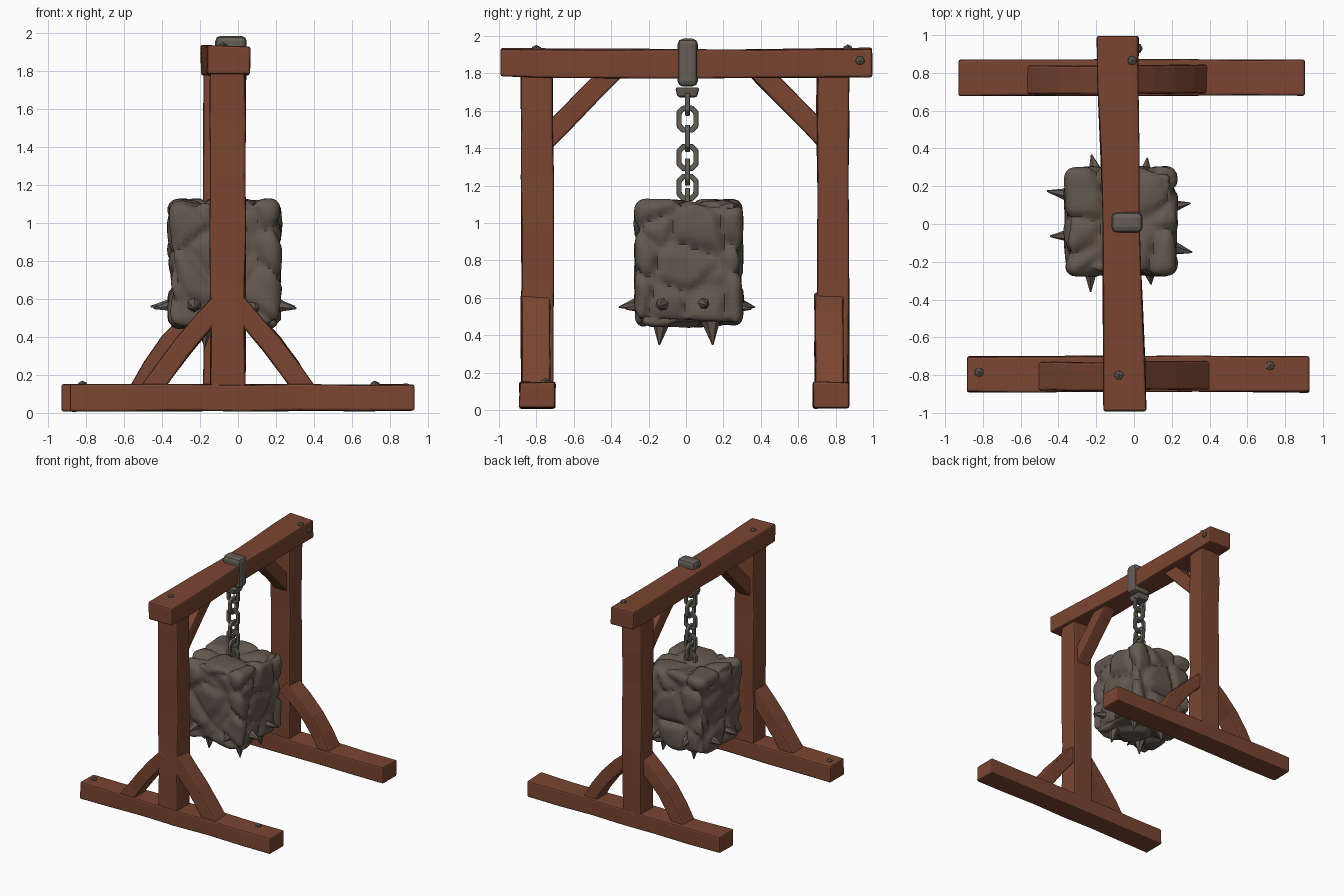
import bpy, bmesh, math, random
from mathutils import Vector, noise

if "Cube" in bpy.data.objects:
    bpy.data.objects.remove(bpy.data.objects["Cube"])

random.seed(4)


def material(name, rgb):
    m = bpy.data.materials.new(name)
    m.diffuse_color = (*rgb, 1)
    m.use_nodes = True
    m.node_tree.nodes["Principled BSDF"].inputs["Base Color"].default_value = m.diffuse_color
    return m


WOOD = material("red_brown_wood", (0.195, 0.060, 0.031))
STONE = material("grey_brown_stone", (0.125, 0.098, 0.077))
IRON = material("dull_iron", (0.130, 0.112, 0.092))


def finish(name, bm, mat, bevel=0.0, smooth=None):
    bmesh.ops.recalc_face_normals(bm, faces=bm.faces)
    me = bpy.data.meshes.new(name)
    bm.to_mesh(me)
    bm.free()
    me.materials.append(mat)
    if smooth:
        me.polygons.foreach_set("use_smooth", [True] * len(me.polygons))
        me.set_sharp_from_angle(angle=math.radians(smooth))
    ob = bpy.data.objects.new(name, me)
    bpy.context.collection.objects.link(ob)
    if bevel:
        b = ob.modifiers.new("worn_edges", 'BEVEL')
        b.width, b.segments = bevel, 2
        b.limit_method, b.angle_limit = 'ANGLE', math.radians(40)
    return ob


def timber(name, pts, widths, h, side, jitter=0.006, bevel=0.012):
    """Hewn beam swept along pts; widths run along side, h across it."""
    pts = [Vector(p) for p in pts]
    side = Vector(side)
    bm = bmesh.new()
    rings = []
    for i, p in enumerate(pts):
        t = (pts[min(i + 1, len(pts) - 1)] - pts[max(i - 1, 0)]).normalized()
        up = t.cross(side).normalized()
        w = widths[i] if isinstance(widths, (list, tuple)) else widths
        ring = []
        for a, b in ((-1, -1), (1, -1), (1, 1), (-1, 1)):
            ja, jb = random.uniform(-jitter, jitter), random.uniform(-jitter, jitter)
            ring.append(bm.verts.new(p + side * (a * w / 2 + ja) + up * (b * h / 2 + jb)))
        rings.append(ring)
    for r, q in zip(rings, rings[1:]):
        for k in range(4):
            bm.faces.new((r[k], r[(k + 1) % 4], q[(k + 1) % 4], q[k]))
    bm.faces.new(rings[0])
    bm.faces.new(rings[-1])
    return finish(name, bm, WOOD, bevel)


def line(a, b, n=6):
    a, b = Vector(a), Vector(b)
    return [a.lerp(b, i / n) for i in range(n + 1)]


def box(name, lo, hi, mat, bevel, taper=1.0):
    bm = bmesh.new()
    bmesh.ops.create_cube(bm, size=1)
    for v in bm.verts:
        k = taper if v.co.z < 0 else 1
        v.co = Vector([(l + h) / 2 + c * (h - l) * (k if i < 2 else 1)
                       for i, (l, h, c) in enumerate(zip(lo, hi, v.co))])
    return finish(name, bm, mat, bevel)


# Feet, posts and braces of the two end frames
for tag, y, xc, x0, x1, bulge in (("front", -0.795, -0.053, -0.885, 0.93, 0.012),
                                  ("back", 0.775, -0.090, -0.93, 0.905, 0.04)):
    s = 1 if y > 0 else -1
    timber(tag + "_foot", line((x0, y, 0.079), (x1, y, 0.081)), 0.192, 0.14, (0, 1, 0), 0.004)
    py = y + 0.01 * (s > 0)
    timber(tag + "_post", line((xc, py, 0.12), (xc, py, 1.81)), 0.185, 0.17, (1, 0, 0), 0.005)
    # Foot braces, leaning on the post on both sides
    for side, d in (("left", -1), ("right", 1)):
        a, b = Vector((0.03, 0, 0.59)), Vector((0.42, 0, 0.10))
        if s > 0:
            b.x = 0.44
        pts = []
        for p, f in zip(line(a, b, 4), (0, 0.75, 1, 0.75, 0)):
            pts.append((xc + d * (p.x + f * bulge * 0.8), y - 0.01 + 0.002 * d, p.z + f * bulge * 0.6))
        timber(f"{tag}_{side}_foot_brace", pts, 0.152, 0.108, (0, 1, 0), 0.003)
    # Upper knee brace from the post to the top beam
    timber(tag + "_knee_brace", line((xc, s * 0.77, 1.425), (xc + 0.005, s * 0.385, 1.82), 3),
           0.12, 0.112, (1, 0, 0), 0.003)

# Top beam, a little wider at the ends
beam_pts = [(-0.05, -0.992, 1.855), (-0.052, -0.75, 1.855), (-0.06, -0.4, 1.853), (-0.069, 0, 1.851),
            (-0.075, 0.4, 1.853), (-0.082, 0.75, 1.857), (-0.085, 0.996, 1.858)]
timber("top_beam", beam_pts, (0.226, 0.222, 0.208, 0.2, 0.206, 0.216, 0.22), 0.152, (1, 0, 0), 0.005)


# Iron nail heads
def nail(name, pos, axis, r=0.028):
    bm = bmesh.new()
    bmesh.ops.create_icosphere(bm, subdivisions=1, radius=r)
    q = Vector((0, 0, 1)).rotation_difference(Vector(axis))
    for v in bm.verts:
        v.co.z *= 0.8
        v.co = q @ v.co + Vector(pos)
    finish(name, bm, IRON)


for i, (p, ax) in enumerate((((-0.08, -0.80, 1.93), (0, 0, 1)), ((-0.01, 0.865, 1.932), (0, 0, 1)),
                             ((0.024, 0.93, 1.868), (1, 0, 0)), ((-0.82, -0.785, 0.148), (0, 0, 1)),
                             ((0.72, -0.75, 0.148), (0, 0, 1)))):
    nail(f"nail_{i + 1}", p, ax)

# Iron strap over the beam and the shackle below it
box("beam_strap", (-0.12, -0.045, 1.73), (0.046, 0.063, 1.985), IRON, 0.028)
box("shackle", (-0.11, -0.058, 1.672), (0.01, 0.072, 1.725), IRON, 0.012, 0.8)


# Chain links: chamfered rectangular loops, turned alternately
def link(name, z, turned, w=0.058, h=0.072, t=0.027):
    bm = bmesh.new()

    def loop(a, b, depth):
        c = a * 0.5
        corners = ((a, b - c), (a - c, b), (c - a, b), (-a, b - c),
                   (-a, c - b), (c - a, -b), (a - c, -b), (a, c - b))
        return [bm.verts.new((-0.05 + u, 0.008 + depth, z + v) if turned
                             else (-0.05 + depth, 0.008 + u, z + v)) for u, v in corners]

    loops = [loop(w, h, t / 2), loop(w, h, -t / 2),
             loop(w - t, h - t, -t / 2), loop(w - t, h - t, t / 2)]
    for k in range(4):
        a, b = loops[k], loops[(k + 1) % 4]
        for j in range(8):
            n = (j + 1) % 8
            bm.faces.new((a[j], a[n], b[n], b[j]))
    finish(name, bm, IRON, 0.005)


for i, z in enumerate((1.645, 1.555, 1.452, 1.35, 1.272, 1.19, 1.115)):
    link(f"chain_link_{i + 1}", z, i % 2 == 0)

# Stone weight: rounded block broken into chunks by cell cracks
C, H, R = Vector((-0.07, 0.015, 0.785)), Vector((0.302, 0.295, 0.347)), 0.065
bm = bmesh.new()
bmesh.ops.create_cube(bm, size=2)
bmesh.ops.subdivide_edges(bm, edges=bm.edges[:], cuts=27, use_grid_fill=True)
for v in bm.verts:
    p = Vector([a * b for a, b in zip(v.co, H)])
    core = Vector([max(-(h - R), min(h - R, c)) for c, h in zip(p, H)])
    n = (p - core).normalized()
    p = core + n * R
    d = noise.voronoi(p * 4.2 + Vector((3.1, 7.3, 1.7)))[0]
    crack = 1 - min(1.0, (d[1] - d[0]) * 3.2)
    wave = noise.noise(p * 7.0)
    v.co = C + p - n * (0.035 * crack ** 1.5 + 0.010 * (wave + 0.5))
finish("stone_weight", bm, STONE, smooth=50)


# Stone spikes around the lower rim and underneath
def spike(name, base, tip, r):
    base, tip = Vector(base), Vector(tip)
    bm = bmesh.new()
    bmesh.ops.create_cone(bm, cap_ends=True, segments=6, radius1=r, radius2=0.004,
                          depth=(tip - base).length)
    q = Vector((0, 0, 1)).rotation_difference(tip - base)
    for v in bm.verts:
        v.co = q @ v.co + (base + tip) / 2
    finish(name, bm, STONE)


spikes = [((-0.32, 0.15, 0.57), (-0.46, 0.175, 0.56), 0.045), ((-0.32, -0.06, 0.57), (-0.445, -0.065, 0.55), 0.042),
          ((0.18, 0.09, 0.57), (0.30, 0.11, 0.56), 0.042), ((0.18, -0.12, 0.57), (0.308, -0.15, 0.55), 0.048),
          ((-0.23, -0.24, 0.57), (-0.23, -0.36, 0.55), 0.042), ((-0.20, 0.26, 0.57), (-0.225, 0.367, 0.55), 0.045),
          ((0.08, -0.24, 0.56), (0.09, -0.32, 0.54), 0.042), ((0.06, 0.26, 0.56), (0.07, 0.35, 0.54), 0.042)]
for x in (-0.17, 0.10):
    for y in (-0.13, 0.13):
        spikes.append(((x, y, 0.50), (x + (0.02 if x > 0 else -0.005), y * 1.1, 0.348), 0.06))
for i, (a, b, r) in enumerate(spikes):
    spike(f"stone_spike_{i + 1}", a, b, r)
